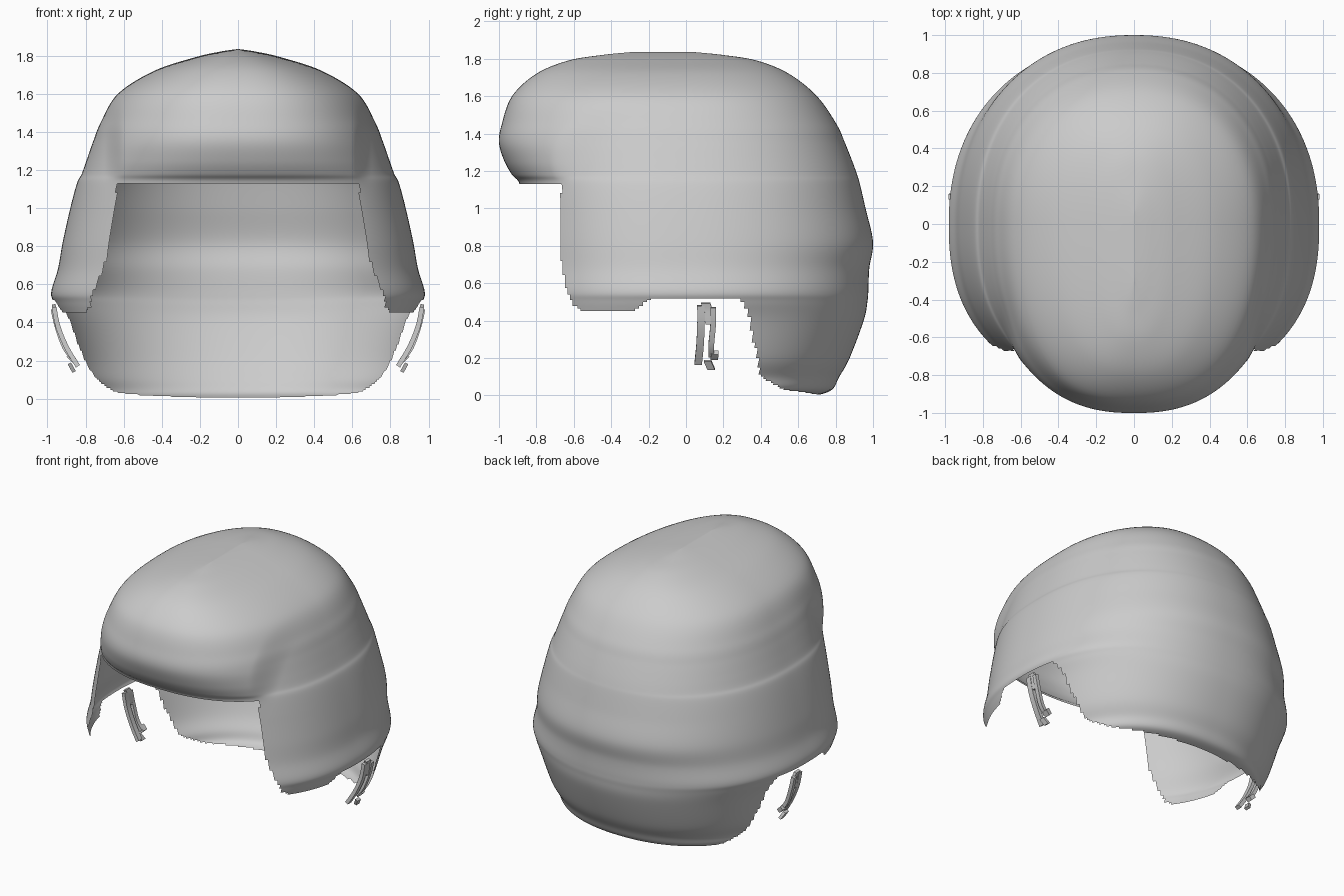
import bpy, bmesh
from math import sin, cos, pi, copysign
from mathutils import Vector

cube = bpy.data.objects.get("Cube")
if cube:
    bpy.data.objects.remove(cube, do_unlink=True)

grey = bpy.data.materials.new("light_grey")
grey.use_nodes = True
colour = (0.6, 0.6, 0.6, 1)
grey.diffuse_color = colour
grey.node_tree.nodes["Principled BSDF"].inputs["Base Color"].default_value = colour


def finish(bm, name, angle):
    mesh = bpy.data.meshes.new(name)
    bm.to_mesh(mesh)
    bm.free()
    obj = bpy.data.objects.new(name, mesh)
    bpy.context.collection.objects.link(obj)
    mesh.materials.append(grey)
    bpy.ops.object.select_all(action="DESELECT")
    obj.select_set(True)
    bpy.context.view_layer.objects.active = obj
    bpy.ops.object.shade_smooth_by_angle(angle=angle)
    return obj


def smooth_path(points, steps):
    """Catmull-Rom samples through points of any dimension."""
    pts = [Vector(p) for p in points]
    result = []
    for i in range(len(pts) - 1):
        p0, p1 = pts[max(i - 1, 0)], pts[i]
        p2, p3 = pts[i + 1], pts[min(i + 2, len(pts) - 1)]
        m1, m2 = (p2 - p0) / 2, (p3 - p1) / 2
        for k in range(steps):
            t = k / steps
            u = 1 - t
            result.append(p1 * (u * u * (1 + 2 * t)) + m1 * (t * u * u)
                          + p2 * (t * t * (3 - 2 * t)) - m2 * (t * t * u))
    result.append(pts[-1])
    return result


# Hair shell rings: height, half width, front reach, back reach
RINGS = [(0, .7, .88, .7), (.03, .8, .88, .78), (.1, .82, .88, .82),
         (.2, .87, .88, .875), (.4, .925, .88, .95), (.5, .965, .88, .97),
         (.56, .98, .88, .975), (.68, .945, .88, .98), (.82, .92, .88, 1),
         (1, .88, .88, .96), (1.13, .845, .89, .93), (1.18, .82, .93, .915),
         (1.25, .795, .97, .89), (1.35, .76, 1, .85), (1.45, .72, .985, .805),
         (1.6, .63, .93, .7), (1.72, .44, .8, .55), (1.79, .23, .63, .38),
         (1.82, .1, .45, .2), (1.835, 0, .3, .05)]

# Lower hem of the hair, as depth and height
HEM = [(-2, 1.13), (-.667, 1.13), (-.666, .72), (-.64, .57), (-.6, .48),
       (-.54, .445), (-.28, .445), (-.19, .52), (.29, .52), (.33, .45),
       (.4, .1), (.53, .03), (.75, 0), (2, 0)]
SIDE_REACH = .88
COLUMNS = 280


def hem_height(y):
    for (y0, z0), (y1, z1) in zip(HEM, HEM[1:]):
        if y <= y1:
            return z0 + (z1 - z0) * (y - y0) / (y1 - y0)
    return 0


def power(value, exponent):
    return copysign(abs(value) ** exponent, value)


def ring_point(ring, angle):
    z, width, front, back = ring
    s, c = sin(angle), cos(angle)
    if c > 0:
        return Vector((width * power(s, 2 / 2.2), back * power(c, 2 / 2.2), z))
    x = width * power(s, 2 / 2.4)
    # The fringe swells only between the side flaps
    t = min(max((.7 - abs(x)) / .1, 0), 1)
    base = min(front, SIDE_REACH)
    reach = base + (front - base) * t * t * (3 - 2 * t)
    return Vector((x, reach * power(c, 2 / 2.4), z))


# Hair shell
bm = bmesh.new()
grid = [[bm.verts.new(ring_point(r, 2 * pi * k / COLUMNS)) for k in range(COLUMNS)]
        for r in smooth_path(RINGS, 7)]
for low, high in zip(grid, grid[1:]):
    for k in range(COLUMNS):
        n = (k + 1) % COLUMNS
        bm.faces.new((low[n], low[k], high[k], high[n]))
bmesh.ops.remove_doubles(bm, verts=bm.verts, dist=.0003)
outside = []
for face in bm.faces:
    mid = face.calc_center_median()
    if mid.z < hem_height(mid.y):
        outside.append(face)
bmesh.ops.delete(bm, geom=outside, context="FACES")
bmesh.ops.recalc_face_normals(bm, faces=bm.faces)
finish(bm, "hair_shell", pi / 3)


def band(name, points, side, width, thick):
    """Flat band that follows a curved path."""
    bm = bmesh.new()
    path = smooth_path(points, 5)
    rows = []
    for i, p in enumerate(path):
        along = path[min(i + 1, len(path) - 1)] - path[max(i - 1, 0)]
        out = Vector((-along.z, 0, along.x)).normalized() * thick / 2
        across = Vector((0, width / 2, 0))
        corners = (p + out + across, p + out - across,
                   p - out - across, p - out + across)
        rows.append([bm.verts.new((side * v.x, v.y, v.z)) for v in corners])
    for a, b in zip(rows, rows[1:]):
        for k in range(4):
            n = (k + 1) % 4
            bm.faces.new((a[k], a[n], b[n], b[k]))
    bm.faces.new(rows[0])
    bm.faces.new(rows[-1])
    bmesh.ops.recalc_face_normals(bm, faces=bm.faces)
    finish(bm, name, pi / 5)


# Looped strap below each ear opening
for side, label in ((1, "left"), (-1, "right")):
    band(label + "_strap_front", [(.965, .08, .48), (.945, .08, .38),
         (.9, .075, .27), (.84, .065, .17)], side, .04, .025)
    band(label + "_strap_back", [(.97, .145, .47), (.95, .145, .38),
         (.91, .135, .27), (.865, .135, .21)], side, .03, .025)
    band(label + "_strap_top", [(.968, .105, .495), (.96, .115, .46),
         (.955, .12, .42), (.95, .13, .38)], side, .05, .02)
    band(label + "_strap_foot", [(.89, .155, .23), (.86, .15, .2)], side, .04, .03)
    band(label + "_strap_tip", [(.885, .115, .185), (.86, .135, .14)], side, .04, .02)
